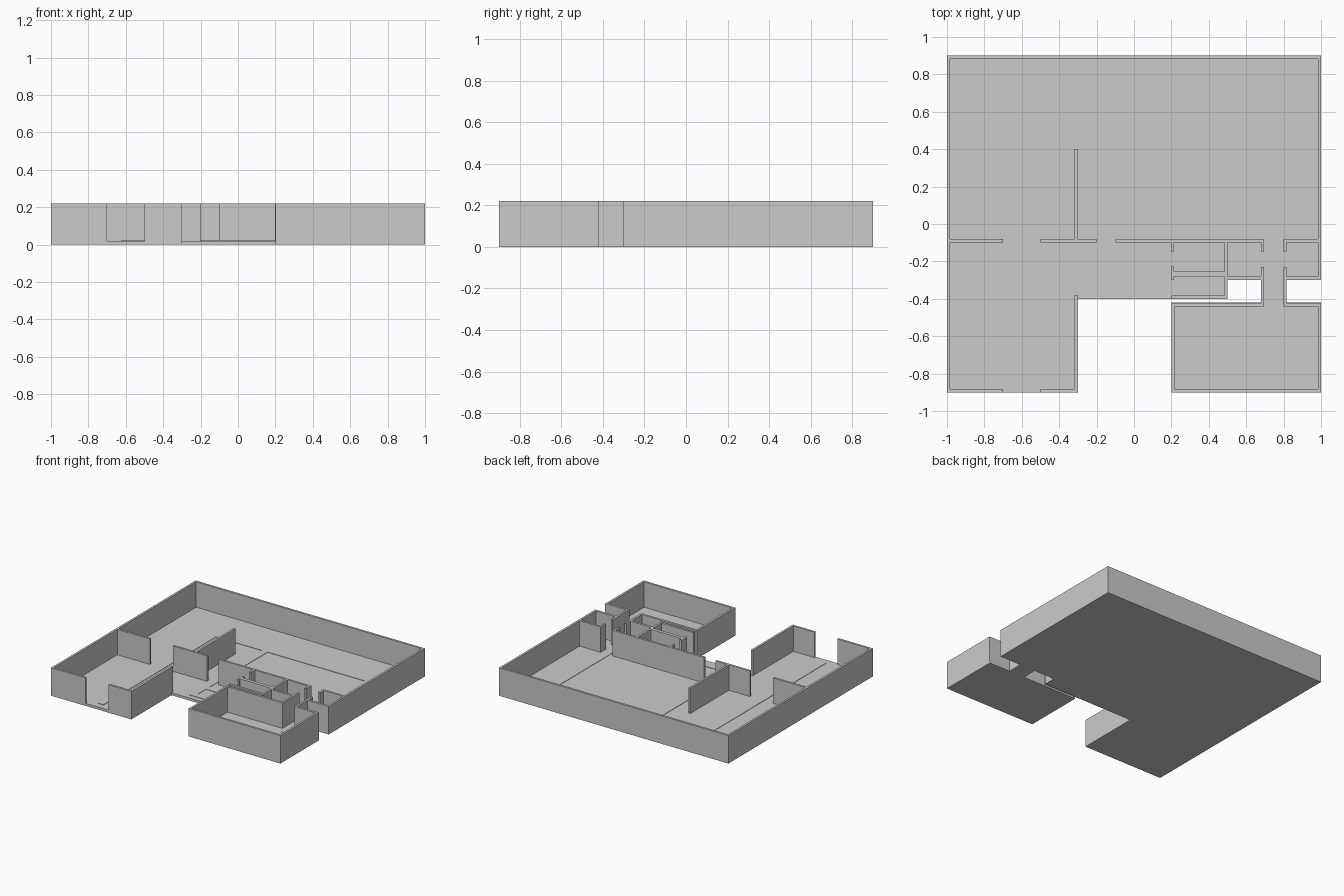
import bpy, bmesh, math

if "Cube" in bpy.data.objects:
    bpy.data.objects.remove(bpy.data.objects["Cube"])

T = 0.017            # wall thickness
FLOOR, TOP = 0.02, 0.22


def plan(name, rects, z0, z1):
    """Extrude the union of plan rectangles (x0, x1, y0, y1) into one clean solid."""
    xs = sorted({round(v, 4) for r in rects for v in r[:2]})
    ys = sorted({round(v, 4) for r in rects for v in r[2:]})
    bm = bmesh.new()
    verts = {}

    def vert(i, j):
        if (i, j) not in verts:
            verts[i, j] = bm.verts.new((xs[i], ys[j], z0))
        return verts[i, j]

    for i in range(len(xs) - 1):
        for j in range(len(ys) - 1):
            cx, cy = (xs[i] + xs[i + 1]) / 2, (ys[j] + ys[j + 1]) / 2
            if any(a < cx < b and c < cy < d for a, b, c, d in rects):
                bm.faces.new([vert(i, j), vert(i + 1, j), vert(i + 1, j + 1), vert(i, j + 1)])
    ext = bmesh.ops.extrude_face_region(bm, geom=bm.faces[:])
    top = [v for v in ext["geom"] if isinstance(v, bmesh.types.BMVert)]
    bmesh.ops.translate(bm, verts=top, vec=(0, 0, z1 - z0))
    bmesh.ops.recalc_face_normals(bm, faces=bm.faces[:])
    bmesh.ops.dissolve_limit(bm, angle_limit=math.radians(1),
                             verts=bm.verts[:], edges=bm.edges[:])
    me = bpy.data.meshes.new(name)
    bm.to_mesh(me)
    bm.free()
    ob = bpy.data.objects.new(name, me)
    bpy.context.collection.objects.link(ob)
    return ob


# Floor slab: hall, left wing, washroom bay, corridor, annex room
plan("floor", [
    (-1, 1, -0.3, 0.9),
    (-1, -0.3, -0.9, -0.3),
    (-0.3, 0.5, -0.4, -0.3),
    (0.68, 0.816, -0.42, -0.3),
    (0.2, 1, -0.9, -0.42),
], 0, FLOOR)

# Outer walls of the hall and left wing, with the entrance gap in front
plan("outer_walls", [
    (-1, 1, 0.9 - T, 0.9),
    (-1, -1 + T, -0.9, 0.9),
    (1 - T, 1, -0.3, 0.9),
    (-1, -0.7, -0.9, -0.9 + T),
    (-0.5, -0.3, -0.9, -0.9 + T),
    (-0.3 - T, -0.3, -0.9, -0.38),
], FLOOR, TOP)

# Partition walls inside the hall
YA, YB = -0.098, -0.081
plan("hall_partitions", [
    (-1 + T, -0.7, YA, YB),
    (-0.5, -0.2, YA, YB),
    (-0.3 - T, -0.3, YB, 0.4),
    (-0.1, 0.696, YA, YB),
    (0.8, 1 - T, YA, YB),
], FLOOR, TOP)

# Washroom cubicles
plan("washroom_walls", [
    (0.198, 0.215, -0.147, YA),
    (0.198, 0.215, -0.297, -0.227),
    (0.215, 0.5, -0.28, -0.253),
    (0.2, 0.5, -0.4, -0.382),
    (0.5 - T, 0.5, -0.4, YA),
], FLOOR, TOP)

# Corridor walls with side doors, mirrored about the corridor axis
corridor = []
for x in (0.68, 0.8):
    corridor += [(x, x + 0.016, -0.147, YA), (x, x + 0.016, -0.44, -0.23)]
corridor += [(0.5, 0.68, -0.3, -0.282), (0.816, 1 - T, -0.3, -0.282)]
plan("corridor_walls", corridor, FLOOR, TOP)

# Annex room walls
plan("annex_walls", [
    (0.2, 0.68, -0.44, -0.422),
    (0.816, 1, -0.44, -0.422),
    (0.2, 0.2 + T, -0.9, -0.422),
    (1 - T, 1, -0.9, -0.422),
    (0.2, 1, -0.9, -0.9 + T),
], FLOOR, TOP)

# Guide strip laid on the floor
plan("floor_guide_strip", [
    (-0.625, -0.577, -0.85, 0.6),
    (-0.625, 0.772, 0.55, 0.6),
    (0.723, 0.772, -0.493, 0.6),
    (-0.176, -0.128, -0.36, 0.6),
    (-0.176, 0.262, -0.215, -0.165),
    (-0.176, 0.262, -0.36, -0.313),
], FLOOR, FLOOR + 0.003)
